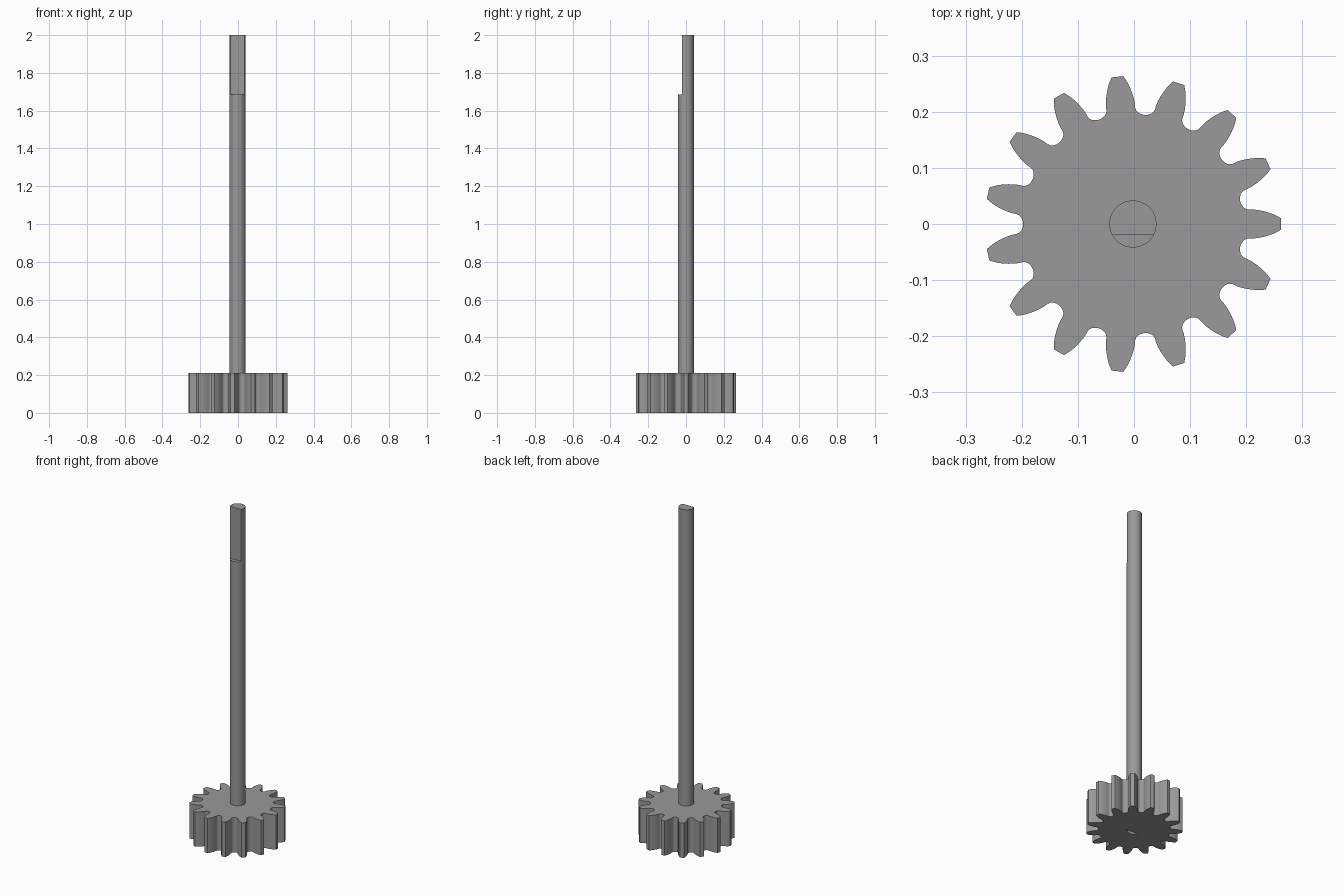
import bpy, bmesh, math

if "Cube" in bpy.data.objects:
    bpy.data.objects.remove(bpy.data.objects["Cube"])

CX = -0.002          # shared axis of gear and shaft
SHAFT_R = 0.042
FLAT_Y = -0.02       # position of the flats on the shaft
GEAR_H = 0.21
TEETH = 15

steel = bpy.data.materials.new("steel grey")
steel.diffuse_color = (0.32, 0.32, 0.32, 1)
steel.use_nodes = True
steel.node_tree.nodes["Principled BSDF"].inputs["Base Color"].default_value = steel.diffuse_color


def prism(name, outline, z0, z1):
    """Extrude a counter-clockwise outline from z0 to z1."""
    bm = bmesh.new()
    face = bm.faces.new([bm.verts.new((x + CX, y, z0)) for x, y in outline])
    top = bmesh.ops.extrude_face_region(bm, geom=[face])["geom"]
    bmesh.ops.translate(bm, vec=(0, 0, z1 - z0),
                        verts=[v for v in top if isinstance(v, bmesh.types.BMVert)])
    bmesh.ops.recalc_face_normals(bm, faces=bm.faces)
    mesh = bpy.data.meshes.new(name)
    bm.to_mesh(mesh)
    bm.free()
    mesh.materials.append(steel)
    obj = bpy.data.objects.new(name, mesh)
    bpy.context.collection.objects.link(obj)
    return obj


def arc(r, a0, a1, n):
    return [(r * math.cos(a0 + (a1 - a0) * i / n), r * math.sin(a0 + (a1 - a0) * i / n))
            for i in range(n + 1)]


def cut(obj, cutter):
    mod = obj.modifiers.new("cut", "BOOLEAN")
    mod.operation, mod.solver, mod.object = "DIFFERENCE", "EXACT", cutter
    cutter.hide_render = True
    cutter.hide_set(True)


def smooth(obj, angle):
    bpy.ops.object.select_all(action="DESELECT")
    obj.select_set(True)
    bpy.context.view_layer.objects.active = obj
    bpy.ops.object.shade_smooth_by_angle(angle=math.radians(angle))


# Gear: one tooth flank as (radius, half width), mirrored and repeated
flank = [(0.264, 0.0105), (0.257, 0.0145), (0.25, 0.0178), (0.242, 0.0207),
         (0.233, 0.0232), (0.223, 0.0252), (0.214, 0.026), (0.208, 0.0257),
         (0.203, 0.027), (0.199, 0.030), (0.1965, 0.035)]
tooth = [(r, -w / r) for r, w in reversed(flank)] + [(r, w / r) for r, w in flank]
tooth.append((0.1955, math.pi / TEETH))      # middle of the valley
outline = []
for i in range(TEETH):
    turn = 2 * math.pi * i / TEETH
    outline += [(r * math.cos(a + turn), r * math.sin(a + turn)) for r, a in tooth]
gear = prism("gear", outline, 0, GEAR_H)

# Gap under the gear beside the lower flat of the shaft
half = math.acos(-FLAT_Y / SHAFT_R)
gap = prism("gap_cutter", arc(SHAFT_R, -math.pi / 2 - half, -math.pi / 2 + half, 20),
            -0.05, GEAR_H - 0.02)
cut(gear, gap)
smooth(gear, 25)

# Shaft with a flat cut on the front of its upper end
shaft = prism("shaft", arc(SHAFT_R, 0, 2 * math.pi, 64)[:-1], GEAR_H - 0.005, 2.0)
flat = prism("flat_cutter", [(-0.1, -0.1), (0.1, -0.1), (0.1, FLAT_Y), (-0.1, FLAT_Y)],
             1.685, 2.1)
cut(shaft, flat)
smooth(shaft, 25)
